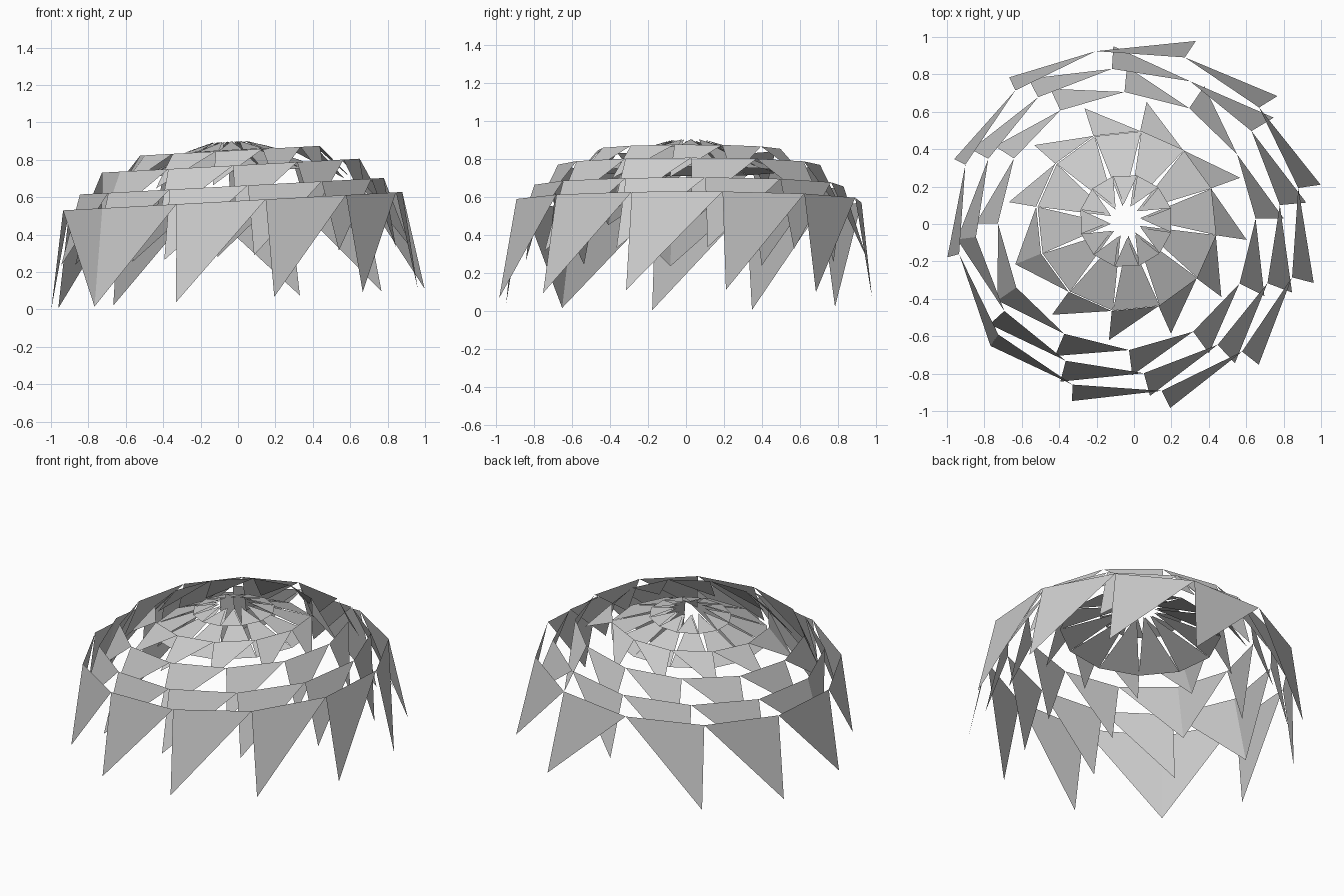
import bpy, math
from mathutils import Matrix

if "Cube" in bpy.data.objects:
    bpy.data.objects.remove(bpy.data.objects["Cube"])

# Whole dome leans slightly to one side
POSE = Matrix.Translation((0.003, 0.016, 0)) @ Matrix.Rotation(math.radians(-3.1), 4, 'Y')
N = 12


def polar(r, deg, z):
    a = math.radians(deg)
    return (r * math.cos(a), r * math.sin(a), z)


def make(name, verts, faces):
    mesh = bpy.data.meshes.new(name)
    mesh.from_pydata(verts, [], faces)
    mesh.transform(POSE)
    mesh.update()
    ob = bpy.data.objects.new(name, mesh)
    bpy.context.collection.objects.link(ob)
    return ob


def pennant_ring(name, rim_r, rim_z, tip_r, tip_z, start, ccw):
    """Triangles hung under a 12-sided rim. From the start corner they run
    both ways round, each tip hanging below its first corner."""
    verts = [polar(rim_r, start + 30 * i, rim_z) for i in range(N)]
    verts += [polar(tip_r, start + 30 * i, tip_z) for i in range(N)]
    faces = [(i, N + i, (i + 1) % N) for i in range(ccw)]
    faces += [(-i % N, (-i - 1) % N, N + (-i % N)) for i in range(N - ccw)]
    make(name, verts, faces)


def spike_ring(name, base_r, base_z, tip_r, tip_z, start, tip_turn):
    """Triangles standing on a 12-sided base and leaning in to the middle."""
    verts = [polar(base_r, start + 30 * i, base_z) for i in range(N)]
    verts += [polar(tip_r, start + tip_turn + 30 * i, tip_z) for i in range(N)]
    make(name, verts, [(i, (i + 1) % N, N + i) for i in range(N)])


# Hanging rings of triangular panels, lowest to highest
pennant_ring("panel_ring_lowest", 0.925, 0.58, 1.018, 0.057, 221, 8)
pennant_ring("panel_ring_low", 0.818, 0.66, 0.94, 0.285, 186, 8)
pennant_ring("panel_ring_middle", 0.69, 0.77, 0.825, 0.49, 211, 6)
pennant_ring("panel_ring_high", 0.487, 0.85, 0.645, 0.67, 201, 7)

# Crown of inward leaning spikes round a star-shaped opening
spike_ring("crown_spikes_outer", 0.485, 0.735, 0.08, 0.9, -9, 20)
spike_ring("crown_spikes_inner", 0.25, 0.852, 0.09, 0.9, -14, 20)
